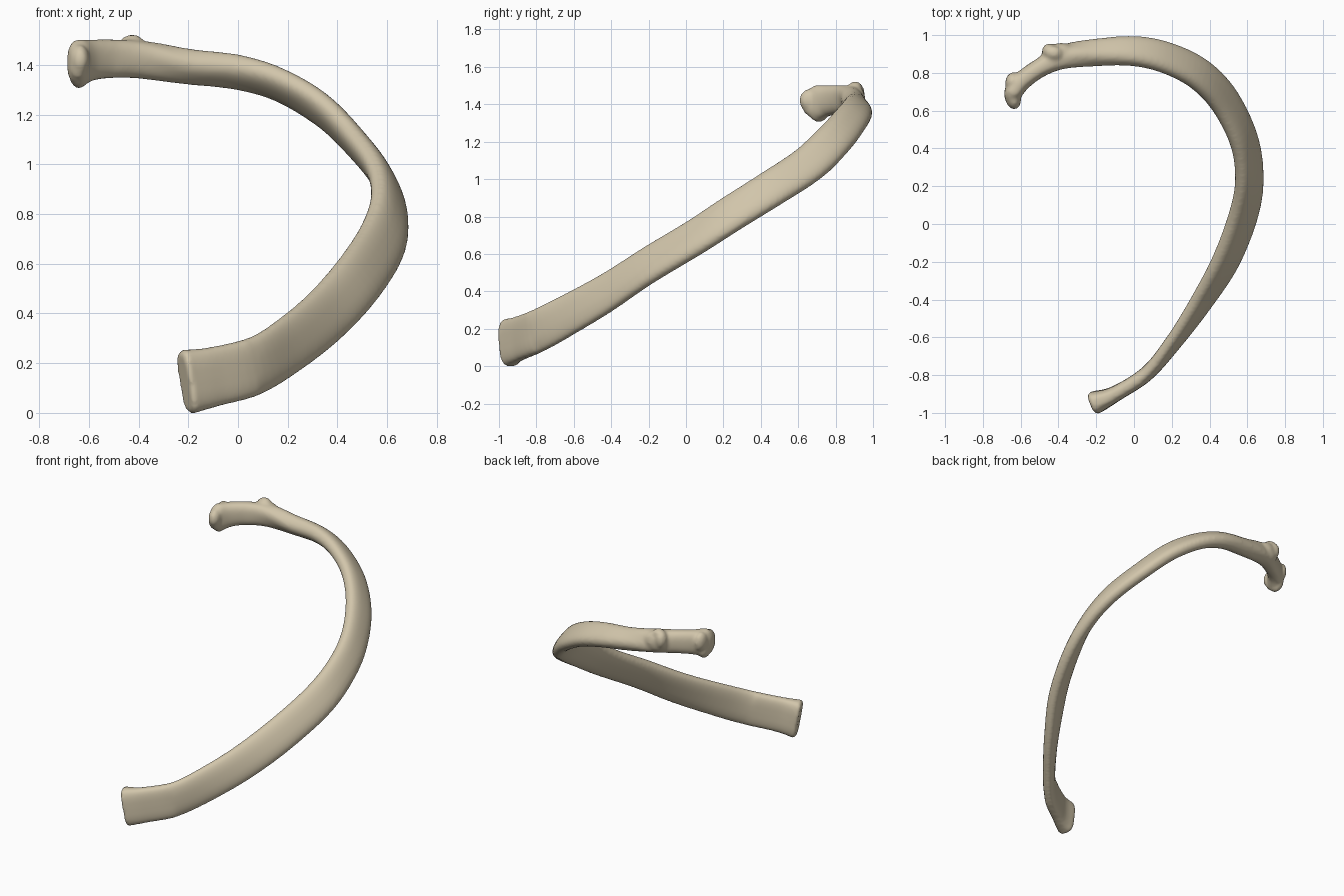
import bpy, bmesh, math
from mathutils import Vector, Matrix

cube = bpy.data.objects.get("Cube")
if cube:
    bpy.data.objects.remove(cube, do_unlink=True)

bone = bpy.data.materials.new("bone")
bone.use_nodes = True
colour = (0.64, 0.56, 0.405, 1)
bone.diffuse_color = colour
bsdf = bone.node_tree.nodes["Principled BSDF"]
bsdf.inputs["Base Color"].default_value = colour
bsdf.inputs["Roughness"].default_value = 0.7

# Stations from front end to head: x, y, z, width, thickness, inward lean
STATIONS = [
    (-.205, -.945, .125, .26, .125, 0),
    (-.10, -.90, .145, .24, .085, 0),
    (.07, -.79, .19, .235, .08, 0),
    (.215, -.62, .28, .23, .082, 8),
    (.355, -.42, .395, .228, .09, 18),
    (.485, -.20, .54, .228, .098, 28),
    (.58, .05, .69, .225, .10, 32),
    (.61, .25, .82, .215, .10, 32),
    (.58, .45, .945, .21, .10, 35),
    (.478, .655, 1.08, .21, .10, 41),
    (.342, .795, 1.215, .20, .10, 48),
    (.17, .88, 1.318, .185, .10, 54),
    (0, .915, 1.37, .17, .11, 55),
    (-.20, .908, 1.393, .15, .12, 48),
    (-.38, .883, 1.42, .152, .12, 15),
    (-.50, .825, 1.425, .155, .10, 0),
    (-.59, .76, 1.42, .165, .10, 0),
    (-.637, .70, 1.41, .185, .098, 0),
    (-.643, .66, 1.41, .15, .08, 0),
]
SIDES, STEPS = 28, 6


def sample(u):
    """Smooth interpolation through the stations."""
    i = min(int(u), len(STATIONS) - 2)
    f = u - i
    pick = lambda k: STATIONS[max(0, min(len(STATIONS) - 1, k))]
    out = []
    for a, b, c, d in zip(pick(i - 1), pick(i), pick(i + 1), pick(i + 2)):
        out.append(b + f * (c - a + f * (2*a - 5*b + 4*c - d + f * (3*(b - c) + d - a))) / 2)
    return out


def section(bm, u, scale=1, shift=0):
    """One rounded, flattened ring across the shaft."""
    x, y, z, w, t, lean = sample(u)
    end = len(STATIONS) - 1
    tan = Vector(sample(min(end, u + .1))[:3]) - Vector(sample(max(0, u - .1))[:3])
    tan.normalize()
    up = Vector((0, 0, 1))
    up = (up - tan * up.dot(tan)).normalized()
    side = tan.cross(up)
    # lean the upper edge toward the inside of the arc
    turn = Matrix.Rotation(math.radians(lean), 3, tan)
    if (turn @ up).dot(side) > 0:
        turn.transpose()
    up, side = turn @ up, turn @ side
    power = 2 / (3.2 if u < 2 else 2.5)
    ring = []
    for k in range(SIDES):
        a = math.tau * k / SIDES
        c, s = math.cos(a), math.sin(a)
        c = math.copysign(abs(c) ** power, c)
        s = math.copysign(abs(s) ** power, s)
        p = Vector((x, y, z)) + tan * shift + scale * (up * c * w + side * s * t) / 2
        ring.append(bm.verts.new(p))
    return ring


def ellipsoid(bm, centre, radii, spin=0):
    m = (Matrix.Translation(centre) @ Matrix.Rotation(math.radians(spin), 4, 'Z')
         @ Matrix.Diagonal((*radii, 1)))
    bmesh.ops.create_icosphere(bm, subdivisions=3, radius=1, matrix=m)


bm = bmesh.new()

# Shaft, with a softened flat front end and a rounded rear end
last = len(STATIONS) - 1
rings = [section(bm, 0, .88, -.012)]
rings += [section(bm, i / STEPS) for i in range(last * STEPS + 1)]
rings.append(section(bm, last, .7, .03))
for a, b in zip(rings, rings[1:]):
    for k in range(SIDES):
        n = (k + 1) % SIDES
        bm.faces.new((a[k], a[n], b[n], b[k]))
bm.faces.new(rings[0][::-1])
bm.faces.new(rings[-1])
bmesh.ops.recalc_face_normals(bm, faces=bm.faces[:])

# Head: forward tip, lower lip and outer corner, all close to the shaft
ellipsoid(bm, (-.64, .67, 1.42), (.042, .065, .065), 10)
ellipsoid(bm, (-.64, .71, 1.37), (.04, .06, .065), 10)
ellipsoid(bm, (-.645, .755, 1.435), (.036, .05, .065), -15)

# Tubercle: a low swelling on the outer rear side with a small raised knob
ellipsoid(bm, (-.405, .908, 1.43), (.085, .048, .07), 12)
ellipsoid(bm, (-.445, .91, 1.455), (.042, .047, .062), 20)
ellipsoid(bm, (-.425, .905, 1.492), (.045, .037, .03), -10)

mesh = bpy.data.meshes.new("rib_bone")
bm.to_mesh(mesh)
bm.free()
mesh.materials.append(bone)
rib = bpy.data.objects.new("rib_bone", mesh)
bpy.context.collection.objects.link(rib)

# Fuse the parts into one softened surface
remesh = rib.modifiers.new("fuse", 'REMESH')
remesh.mode = 'VOXEL'
remesh.voxel_size = .011
remesh.use_smooth_shade = True
soften = rib.modifiers.new("soften", 'SMOOTH')
soften.factor = .5
soften.iterations = 5
